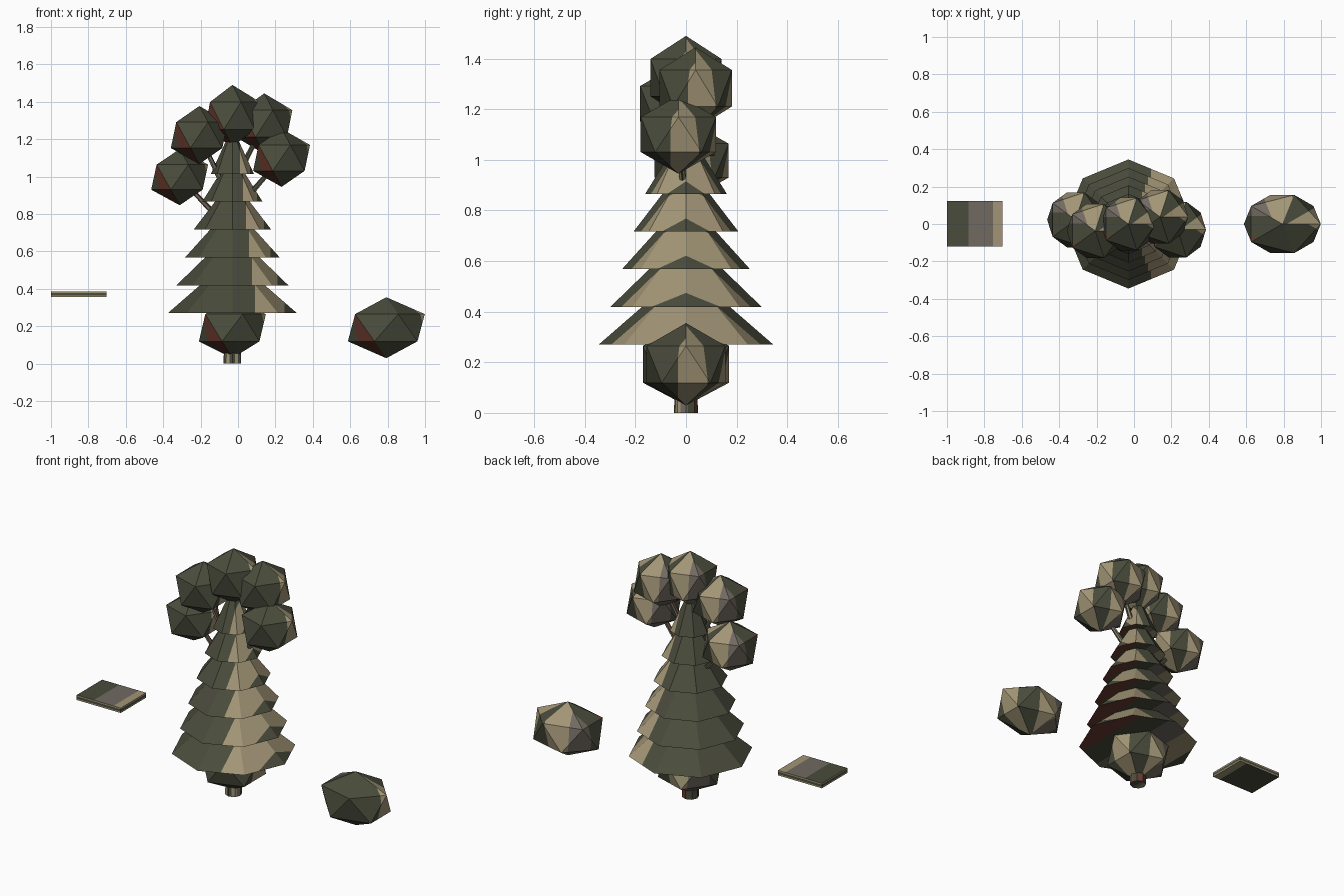
import bpy
from mathutils import Vector

if "Cube" in bpy.data.objects:
    bpy.data.objects.remove(bpy.data.objects["Cube"])

# Flat colours, used as bands across each primitive's unwrap (u from 0 to 1)
def material(name, rgb):
    m = bpy.data.materials.new(name)
    m.diffuse_color = (*rgb, 1)
    m.use_nodes = True
    m.node_tree.nodes["Principled BSDF"].inputs["Base Color"].default_value = m.diffuse_color
    return m

MATS = [material("dark olive", (0.068, 0.072, 0.045)),
        material("tan", (0.36, 0.30, 0.18)),
        material("grey brown", (0.165, 0.143, 0.120)),
        material("red brown", (0.15, 0.045, 0.028))]
OLIVE, TAN, GREY, RED = range(4)
BANDS = [(-1, 3 / 9, OLIVE), (3 / 9, 4 / 9, TAN), (4 / 9, 5 / 9, OLIVE),
         (5 / 9, 6 / 9, TAN), (6 / 9, 7 / 9, GREY), (7 / 9, 8 / 9, OLIVE),
         (8 / 9, 2, RED)]


def clip(poly, limit, sign):
    """Keep the part of a polygon of (point, u) on one side of u = limit."""
    out = []
    for i, (p, u) in enumerate(poly):
        q, w = poly[(i + 1) % len(poly)]
        a, b = (u - limit) * sign, (w - limit) * sign
        if a >= 0:
            out.append((p, u))
        if a * b < 0:
            out.append((p.lerp(q, a / (a - b)), limit))
    return out


def banded(name):
    """Cut the active primitive into colour bands and name it."""
    ob = bpy.context.object
    old = ob.data
    uv = old.uv_layers.active.data
    old.calc_loop_triangles()
    verts, faces, mats = [], [], []
    for tri in old.loop_triangles:
        base = [(old.vertices[v].co.copy(), uv[l].uv.x)
                for v, l in zip(tri.vertices, tri.loops)]
        for lo, hi, mat in BANDS:
            poly = clip(base, lo, 1)
            poly = clip(poly, hi, -1) if poly else poly
            if len(poly) < 3 or max(u for _, u in poly) - min(u for _, u in poly) < 1e-5:
                continue
            faces.append(range(len(verts), len(verts) + len(poly)))
            verts += [p for p, _ in poly]
            mats.append(mat)
    mesh = bpy.data.meshes.new(name)
    mesh.from_pydata(verts, [], [list(f) for f in faces])
    for m in MATS:
        mesh.materials.append(m)
    for f, mat in zip(mesh.polygons, mats):
        f.material_index = mat
    ob.data = mesh
    ob.name = name
    return ob


def blob(name, loc, size):
    bpy.ops.mesh.primitive_ico_sphere_add(subdivisions=1, radius=1, location=loc)
    banded(name).scale = size


def limb(name, start, end, r1, r2, sides):
    a, b = Vector(start), Vector(end)
    bpy.ops.mesh.primitive_cone_add(vertices=sides, radius1=r1, radius2=r2,
                                    depth=(b - a).length, location=(a + b) / 2)
    ob = banded(name)
    ob.rotation_euler = (b - a).to_track_quat('Z', 'Y').to_euler() if abs(a.x - b.x) > 0.001 else (0, 0, 0)


CX = -0.03  # tree axis

# Conifer tiers
for i in range(6):
    h = 0.30 - 0.01 * i
    bpy.ops.mesh.primitive_cone_add(vertices=8, radius1=0.345 - 0.046 * i, radius2=0,
                                    depth=h, location=(CX, 0, 0.27 + 0.149 * i + h / 2))
    banded(f"conifer_tier_{i + 1}")

# Trunk
limb("trunk", (CX, 0, 0), (CX, 0, 1.2), 0.047, 0.025, 8)

# Leaf clusters, each with a branch leading to it
clusters = [("top", (CX, 0, 1.325), (0.165, 0.165, 0.165), 1.0),
            ("upper_right", (0.14, 0.038, 1.283), (0.168, 0.168, 0.162), 0.95),
            ("lower_right", (0.233, -0.03, 1.10), (0.17, 0.175, 0.155), 0.8),
            ("upper_left", (-0.207, -0.037, 1.222), (0.17, 0.17, 0.155), 0.85),
            ("lower_left", (-0.312, 0.022, 0.997), (0.17, 0.172, 0.15), 0.7)]
for name, loc, size, z in clusters:
    blob("leaves_" + name, loc, size)
    if name != "top":
        limb("branch_" + name, (CX, 0, z), loc, 0.018, 0.01, 6)

# Bushes
blob("base_bush", (CX, 0, 0.192), (0.2, 0.2, 0.163))
blob("side_bush", (0.793, 0, 0.192), (0.23, 0.183, 0.163))

# Flat floating slab
bpy.ops.mesh.primitive_cube_add(size=1, location=(-0.852, 0.002, 0.37))
banded("slab").scale = (0.296, 0.244, 0.03)
